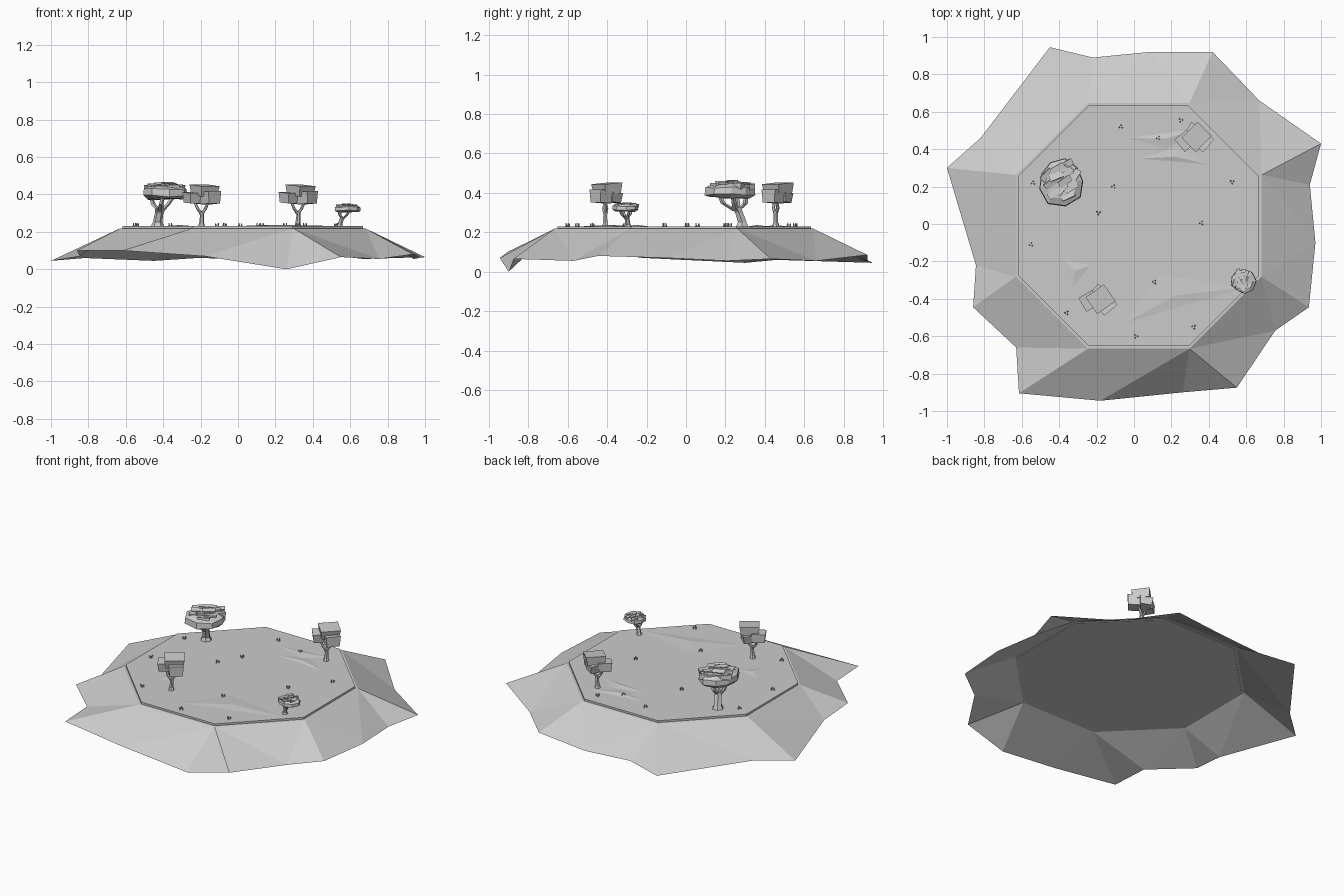
import bpy, bmesh, math, random
from mathutils import Vector, Matrix

random.seed(4)
cube = bpy.data.objects.get("Cube")
if cube:
    bpy.data.objects.remove(cube)

stone = bpy.data.materials.new("plain_grey")
stone.use_nodes = True
grey = (0.6, 0.6, 0.6, 1)
stone.diffuse_color = grey
stone.node_tree.nodes["Principled BSDF"].inputs["Base Color"].default_value = grey

GROUND = 0.23
CENTRE = Vector((0.025, -0.01, 0))


def finish(name, bm, matrix=None):
    """Turn a bmesh into a flat shaded grey object."""
    bmesh.ops.recalc_face_normals(bm, faces=bm.faces)
    mesh = bpy.data.meshes.new(name)
    bm.to_mesh(mesh)
    bm.free()
    mesh.materials.append(stone)
    obj = bpy.data.objects.new(name, mesh)
    bpy.context.collection.objects.link(obj)
    if matrix:
        obj.matrix_world = matrix
    return obj


def octagon(radius, z):
    angles = [math.radians(112.5 - 45 * k) for k in range(8)]
    return [CENTRE + Vector((radius * math.cos(a), radius * math.sin(a), z)) for a in angles]


def loft(bm, rings, cap=True):
    """Join equal rings of points with quads."""
    loops = [[bm.verts.new(p) for p in ring] for ring in rings]
    n = len(loops[0])
    for low, high in zip(loops, loops[1:]):
        for k in range(n):
            bm.faces.new((low[k], low[(k + 1) % n], high[(k + 1) % n], high[k]))
    if cap:
        bm.faces.new(loops[0])
        bm.faces.new(loops[-1])


# Grass plate
bm = bmesh.new()
loft(bm, [octagon(0.696, 0.214), octagon(0.696, GROUND)])
finish("ground_plate", bm)

# Rocky skirt, open below, with a narrow lip around the plate
rim = [(-.45, .945, .045), (-.22, .89, .06), (.085, .92, .055), (.42, .92, .085),
       (.67, .66, .055), (1, .43, .065), (.94, .21, .055), (.97, -.1, .07),
       (.935, -.445, .08), (.755, -.57, .055), (.55, -.875, .065), (.26, -.9, 0),
       (-.18, -.945, .07), (-.615, -.905, .1), (-.63, -.66, .1), (-.86, -.445, .1),
       (-.845, -.22, .07), (-1, .3, .045), (-.82, .46, .06)]
bm = bmesh.new()
outer = [bm.verts.new(p) for p in rim]
inner = [bm.verts.new(p) for p in octagon(0.711, 0.218)]
lip = [bm.verts.new(p) for p in octagon(0.692, 0.218)]
for k in range(8):
    m = (k + 1) % 8
    bm.faces.new((inner[k], inner[m], lip[m], lip[k]))
i = j = 0
while i < len(inner) or j < len(outer):
    a, b = inner[i % 8], outer[j % len(outer)]
    a_next, b_next = inner[(i + 1) % 8], outer[(j + 1) % len(outer)]
    step_in = (a_next.co - b.co).length
    step_out = (a.co - b_next.co).length
    if j >= len(outer) or (i < len(inner) and step_in < step_out):
        bm.faces.new((a, b, a_next))
        i += 1
    else:
        bm.faces.new((a, b, b_next))
        j += 1
finish("rocky_skirt", bm)

# Low mounds on the ground
mounds = [((-.03, .46), (.36, .51), (.17, .4)), ((.03, .35), (.24, .41), (.39, .32)),
          ((-.38, -.19), (-.23, -.22), (-.33, -.34)), ((-.05, -.53), (.14, -.27), (.59, -.34))]
bm = bmesh.new()
for corners in mounds:
    base = [bm.verts.new((x, y, GROUND)) for x, y in corners]
    middle = sum((v.co for v in base), Vector()) / 3
    peak = bm.verts.new(middle + Vector((0, 0, 0.007)))
    for k in range(3):
        bm.faces.new((base[k], base[(k + 1) % 3], peak))
finish("low_mounds", bm)


def limb(bm, path, sides=6):
    """Tapered limb through (x, y, z, radius) points."""
    rings = []
    for x, y, z, r in path:
        turns = [math.tau * k / sides for k in range(sides)]
        rings.append([Vector((x + r * math.cos(t), y + r * math.sin(t), z)) for t in turns])
    loft(bm, rings)


def block(bm, place, size, turn, tilt=0):
    """Chunky leaf block, slightly narrower below."""
    made = bmesh.ops.create_cube(bm, size=1)["verts"]
    for v in made:
        if v.co.z < 0:
            v.co.x *= 0.85
            v.co.y *= 0.85
    spin = Matrix.Rotation(math.radians(turn), 4, 'Z') @ Matrix.Rotation(math.radians(tilt), 4, 'X')
    bmesh.ops.transform(bm, verts=made, matrix=Matrix.Translation(place) @ spin @ Matrix.Diagonal((*size, 1)))


def place_at(x, y, turn, scale=1):
    spin = Matrix.Rotation(math.radians(turn), 4, 'Z')
    return Matrix.Translation((x, y, GROUND - 0.003)) @ spin @ Matrix.Scale(scale, 4)


def block_tree(name, x, y, turn):
    """Slim forked tree with three leaf blocks."""
    bm = bmesh.new()
    limb(bm, [(0, 0, 0, .02), (0, 0, .02, .013), (.003, 0, .06, .011), (0, 0, .08, .015)])
    for side in (-1, 1):
        limb(bm, [(0, 0, .07, .011), (side * .02, side * .008, .095, .009), (side * .035, 0, .13, .007)])
    finish(name + "_trunk", bm, place_at(x, y, turn))
    bm = bmesh.new()
    block(bm, (.015, .01, .194), (.12, .11, .055), 35, 5)
    block(bm, (.045, -.02, .155), (.09, .085, .065), 40, -4)
    block(bm, (-.045, .0, .155), (.085, .085, .055), 30, 4)
    block(bm, (.01, .035, .15), (.075, .08, .05), 50, -5)
    finish(name + "_leaves", bm, place_at(x, y, turn))


def spreading_tree(name, x, y, turn, scale):
    """Stout leaning tree with a broad ragged crown."""
    where = place_at(x, y, turn, scale)
    bm = bmesh.new()
    limb(bm, [(0, 0, 0, .037), (0, 0, .025, .025), (.008, -.015, .07, .023), (.015, -.03, .1, .029)])
    for bx, by in ((-.04, -.03), (.09, -.05), (.03, -.12), (.03, .02)):
        limb(bm, [(.014, -.03, .08, .018), (bx * .6, by * .8, .12, .014), (bx, by, .17, .01)], 5)
    finish(name + "_trunk", bm, where)
    bm = bmesh.new()
    crown = Vector((.04, -.055, 0))
    widths = [random.uniform(.11, .145) for k in range(9)]
    rings = []
    for z, spread in ((.148, .78), (.165, 1), (.2, .97), (.218, .7)):
        rings.append([crown + Vector((w * spread * math.cos(math.tau * k / 9),
                                      w * spread * math.sin(math.tau * k / 9),
                                      z + random.uniform(-.006, .006)))
                      for k, w in enumerate(widths)])
    loft(bm, rings)
    for k in range(12):
        a = k * 2.4
        r = .095 * math.sqrt((k + .5) / 12)
        spot = crown + Vector((r * math.cos(a), r * math.sin(a), .226 - r * .25))
        block(bm, spot, (.075, .035, .03), random.uniform(20, 70), random.uniform(-18, 18))
    finish(name + "_leaves", bm, where)


block_tree("front_tree", -.195, -.41, 0)
block_tree("back_tree", .32, .455, 10)
spreading_tree("large_tree", -.43, .285, 0, 1)
spreading_tree("small_tree", .545, -.295, 40, .53)

# Grass tufts: three tiny blades each
tufts = [(-.54, .22), (-.55, -.11), (-.19, .06), (-.11, .2), (-.07, .52), (.25, .555), (.13, .46),
         (.525, .225), (.36, .005), (.11, -.31), (.32, -.55), (.01, -.6), (-.36, -.475)]
bm = bmesh.new()
for x, y in tufts:
    for k in range(3):
        a = k * math.tau / 3 + x * 9
        spot = Vector((x + .009 * math.cos(a), y + .009 * math.sin(a), GROUND + .007))
        bmesh.ops.create_cone(bm, cap_ends=True, segments=4, radius1=.005, radius2=.002,
                              depth=random.uniform(.014, .022), matrix=Matrix.Translation(spot))
finish("grass_tufts", bm)
